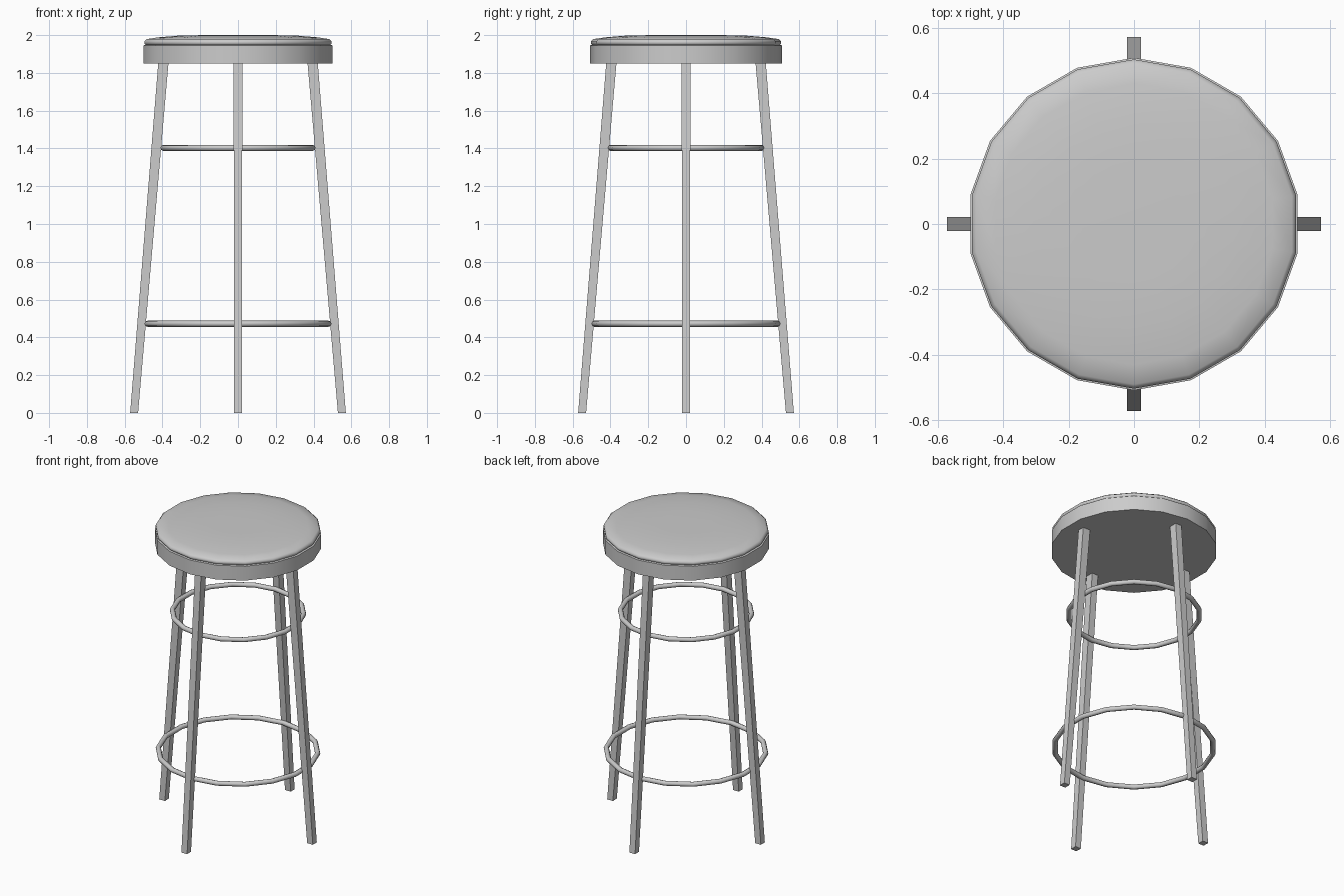
import bpy, bmesh, math
from math import sin, cos, pi, radians

if "Cube" in bpy.data.objects:
    bpy.data.objects.remove(bpy.data.objects["Cube"])

SIDES = 18  # facets round the seat and rings


def finish(name, bm, smooth_angle=None):
    bmesh.ops.recalc_face_normals(bm, faces=bm.faces)
    mesh = bpy.data.meshes.new(name)
    bm.to_mesh(mesh)
    bm.free()
    obj = bpy.data.objects.new(name, mesh)
    bpy.context.collection.objects.link(obj)
    if smooth_angle:
        bpy.ops.object.select_all(action='DESELECT')
        obj.select_set(True)
        bpy.context.view_layer.objects.active = obj
        bpy.ops.object.shade_smooth_by_angle(angle=radians(smooth_angle))
    return obj


def revolve(name, profile, closed=False, smooth_angle=35):
    """Spin (radius, z) points about z, with a corner on the +y axis."""
    bm = bmesh.new()
    rows = []
    for i in range(SIDES):
        a = pi / 2 + 2 * pi * i / SIDES
        rows.append([bm.verts.new((r * cos(a), r * sin(a), z)) for r, z in profile])
    n = len(profile)
    for i in range(SIDES):
        a, b = rows[i], rows[(i + 1) % SIDES]
        for j in range(n if closed else n - 1):
            k = (j + 1) % n
            bm.faces.new((a[j], b[j], b[k], a[k]))
    if not closed:
        bm.faces.new([r[0] for r in rows])
        bm.faces.new([r[-1] for r in rows])
    return finish(name, bm, smooth_angle)


# Seat: straight band below, padded cushion above
revolve("seat_band", [(0.508, 1.85), (0.508, 1.946), (0.49, 1.95)])
revolve("seat_cushion", [(0.492, 1.945), (0.503, 1.955), (0.503, 1.968),
                         (0.49, 1.979), (0.43, 1.988), (0.31, 1.998), (0.16, 2.0)], smooth_angle=60)

# Rings joining the legs
for name, radius, z in (("upper_ring", 0.401, 1.403), ("foot_ring", 0.487, 0.472)):
    tube = [(radius + 0.016 * cos(2 * pi * k / 8), z + 0.016 * sin(2 * pi * k / 8)) for k in range(8)]
    revolve(name, tube, closed=True, smooth_angle=50)

# Splayed square legs: (z, distance from centre, radial half, sideways half)
LEG = [(0, 0.55, 0.021, 0.021), (1.855, 0.395, 0.027, 0.023)]
for i, side in enumerate(("right", "back", "left", "front")):
    a = i * pi / 2
    bm = bmesh.new()
    ends = []
    for z, d, rh, sh in LEG:
        corners = [(d - rh, -sh), (d + rh, -sh), (d + rh, sh), (d - rh, sh)]
        ends.append([bm.verts.new((u * cos(a) - v * sin(a), u * sin(a) + v * cos(a), z)) for u, v in corners])
    lo, hi = ends
    for j in range(4):
        k = (j + 1) % 4
        bm.faces.new((lo[j], lo[k], hi[k], hi[j]))
    bm.faces.new(lo)
    bm.faces.new(hi)
    finish(side + "_leg", bm)
